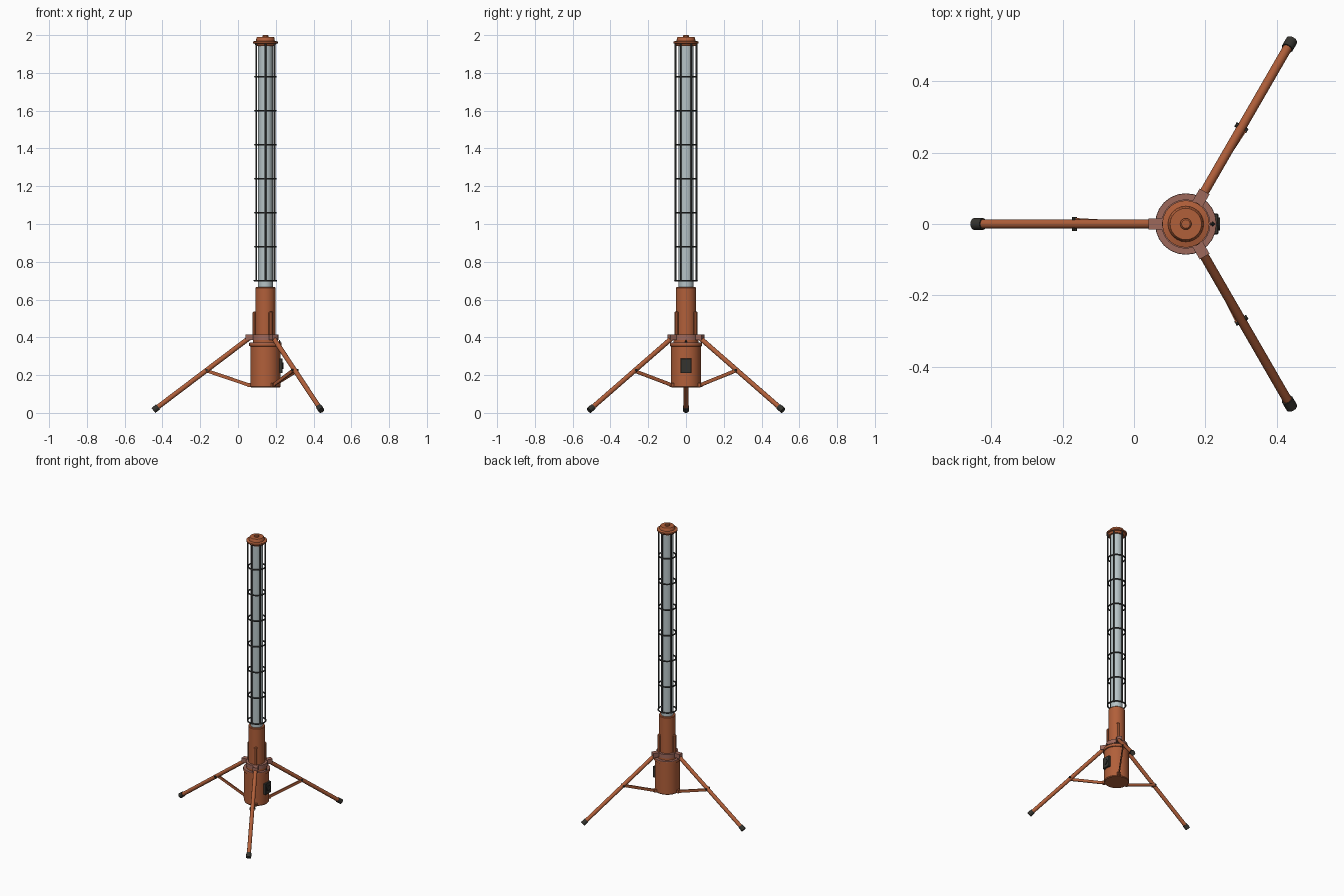
import bpy, bmesh, math
from mathutils import Vector, Matrix

if "Cube" in bpy.data.objects:
    bpy.data.objects.remove(bpy.data.objects["Cube"])

CX = 0.145  # x of the lamp's axis


def material(name, rgb):
    m = bpy.data.materials.new(name)
    m.diffuse_color = (*rgb, 1)
    m.use_nodes = True
    m.node_tree.nodes["Principled BSDF"].inputs["Base Color"].default_value = m.diffuse_color
    return m


RUST = material("rust orange", (0.44, 0.115, 0.042))
MAUVE = material("dusty red", (0.34, 0.138, 0.105))
DARK = material("dark rubber", (0.036, 0.034, 0.028))
CAGE = material("cage grey", (0.055, 0.058, 0.056))
GLASS = material("pale glass", (0.47, 0.55, 0.57))


def finish(name, bm, mat, smooth=True):
    bmesh.ops.recalc_face_normals(bm, faces=bm.faces)
    me = bpy.data.meshes.new(name)
    bm.to_mesh(me)
    bm.free()
    ob = bpy.data.objects.new(name, me)
    bpy.context.collection.objects.link(ob)
    me.materials.append(mat)
    if smooth:
        bpy.context.view_layer.objects.active = ob
        ob.select_set(True)
        bpy.ops.object.shade_smooth_by_angle(angle=math.radians(35))
        ob.select_set(False)
    return ob


def lathe(name, profile, mat, n=24):
    """Turn (radius, z) points around the lamp axis; ends are capped."""
    bm = bmesh.new()
    rings = [[bm.verts.new((CX + r * math.cos(2 * math.pi * i / n),
                            r * math.sin(2 * math.pi * i / n), z))
              for i in range(n)] for r, z in profile]
    for a, b in zip(rings, rings[1:]):
        for i in range(n):
            bm.faces.new((a[i], a[(i + 1) % n], b[(i + 1) % n], b[i]))
    bm.faces.new(rings[0])
    bm.faces.new(rings[-1])
    return finish(name, bm, mat)


def rod(name, p, q, r, mat, n=12, r2=None):
    p, q = Vector(p), Vector(q)
    d = q - p
    mx = Matrix.Translation((p + q) / 2) @ d.to_track_quat('Z', 'Y').to_matrix().to_4x4()
    bm = bmesh.new()
    bmesh.ops.create_cone(bm, cap_ends=True, segments=n, radius1=r,
                          radius2=r if r2 is None else r2, depth=d.length, matrix=mx)
    return finish(name, bm, mat)


def strap(name, p, q, thick, tall, mat):
    """Flat bar from p to q, standing on edge."""
    d = q - p
    side = d.cross(Vector((0, 0, 1))).normalized() * thick / 2
    up = side.cross(d).normalized() * tall / 2
    bm = bmesh.new()
    a, b = [[bm.verts.new(c + side * s + up * u) for s, u in ((1, 1), (1, -1), (-1, -1), (-1, 1))]
            for c in (p, q)]
    for i in range(4):
        bm.faces.new((a[i], a[(i + 1) % 4], b[(i + 1) % 4], b[i]))
    bm.faces.new(a)
    bm.faces.new(b)
    return finish(name, bm, mat, False)


def hoop(name, z, R, r, mat, n=24, m=8):
    bm = bmesh.new()
    rings = []
    for i in range(n):
        a = 2 * math.pi * i / n
        rings.append([bm.verts.new((CX + (R + r * math.cos(t)) * math.cos(a),
                                    (R + r * math.cos(t)) * math.sin(a), z + r * math.sin(t)))
                      for t in (2 * math.pi * j / m for j in range(m))])
    for i in range(n):
        a, b = rings[i], rings[(i + 1) % n]
        for j in range(m):
            bm.faces.new((a[j], b[j], b[(j + 1) % m], a[(j + 1) % m]))
    return finish(name, bm, mat)


def polar(r, t, z, deg):
    """Point at radius r, sideways offset t, in the plane of angle deg."""
    a = math.radians(deg)
    return Vector((CX + r * math.cos(a) - t * math.sin(a),
                   r * math.sin(a) + t * math.cos(a), z))


def block(name, r0, r1, w, z0, z1, deg, mat, bevel=0.0):
    mx = (Matrix.Translation(polar((r0 + r1) / 2, 0, (z0 + z1) / 2, deg))
          @ Matrix.Rotation(math.radians(deg), 4, 'Z')
          @ Matrix.Diagonal((r1 - r0, w, z1 - z0, 1)))
    bm = bmesh.new()
    bmesh.ops.create_cube(bm, size=1, matrix=mx)
    if bevel:
        bmesh.ops.bevel(bm, geom=bm.edges[:], offset=bevel, segments=1, affect='EDGES')
    return finish(name, bm, mat, False)


# Central body
lathe("generator_housing", [(0.076, 0.135), (0.080, 0.140), (0.080, 0.352), (0.086, 0.354),
                            (0.086, 0.368)], RUST)
lathe("housing_lid", [(0.086, 0.368), (0.085, 0.372)], MAUVE)
lathe("neck", [(0.066, 0.37), (0.066, 0.39)], RUST)
lathe("leg_collar", [(0.069, 0.387), (0.069, 0.414)], MAUVE)
lathe("upper_column", [(0.053, 0.41), (0.053, 0.662), (0.050, 0.666)], RUST)

# Glass tube and top cap
lathe("glass_tube", [(0.039, 0.66), (0.039, 1.95)], GLASS)
lathe("top_cap", [(0.050, 1.943), (0.058, 1.955), (0.066, 1.957), (0.066, 1.966), (0.050, 1.970),
                  (0.047, 1.986), (0.044, 1.990)], RUST)
lathe("cap_knob", [(0.016, 1.985), (0.016, 1.996), (0.012, 2.0)], RUST, 16)

# Wire cage
for i in range(8):
    end = i in (0, 7)
    hoop(f"cage_ring_{i}", 0.70 + 0.18 * i, 0.058 if end else 0.055, 0.0048, CAGE)
for i in range(6):
    d = 30 + 60 * i
    rod(f"cage_bar_{i}", polar(0.056, 0, 0.70, d), polar(0.056, 0, 1.96, d), 0.0048, CAGE, 8)

# Three folding legs with braces, brackets and column fins
TOP, END = (0.085, 0.397), (0.593, 0.013)


def on_leg(f, deg, t=0):
    return polar(TOP[0] + (END[0] - TOP[0]) * f, t, TOP[1] + (END[1] - TOP[1]) * f, deg)


for i, d in enumerate((60, 180, 300)):
    rod(f"leg_{i}", on_leg(0, d), on_leg(0.97, d), 0.0130, RUST)
    rod(f"foot_{i}", on_leg(0.95, d), on_leg(1, d), 0.0165, DARK)
    block(f"leg_bracket_{i}", 0.06, 0.105, 0.032, 0.385, 0.416, d, MAUVE)
    block(f"column_fin_{i}", 0.048, 0.067, 0.022, 0.41, 0.538, d, RUST, 0.006)
    strap(f"brace_{i}", on_leg(0.45, d, -0.013), polar(0.080, 0, 0.145, d), 0.008, 0.018, RUST)
    rod(f"brace_pivot_{i}", on_leg(0.445, d, -0.019), on_leg(0.445, d, 0.019), 0.007, DARK, 8)
    block(f"brace_mount_{i}", 0.072, 0.094, 0.022, 0.138, 0.158, d, RUST)

# Control box, dial and small indicator on the housing
block("control_box", 0.070, 0.091, 0.058, 0.21, 0.288, 0, DARK, 0.002)
rod("control_dial", polar(0.086, 0, 0.25, 0), polar(0.096, 0, 0.25, 0), 0.018, DARK)
rod("indicator", polar(0.075, 0, 0.368, 0), polar(0.075, 0, 0.386, 0), 0.008, DARK, 4, 0.002)
